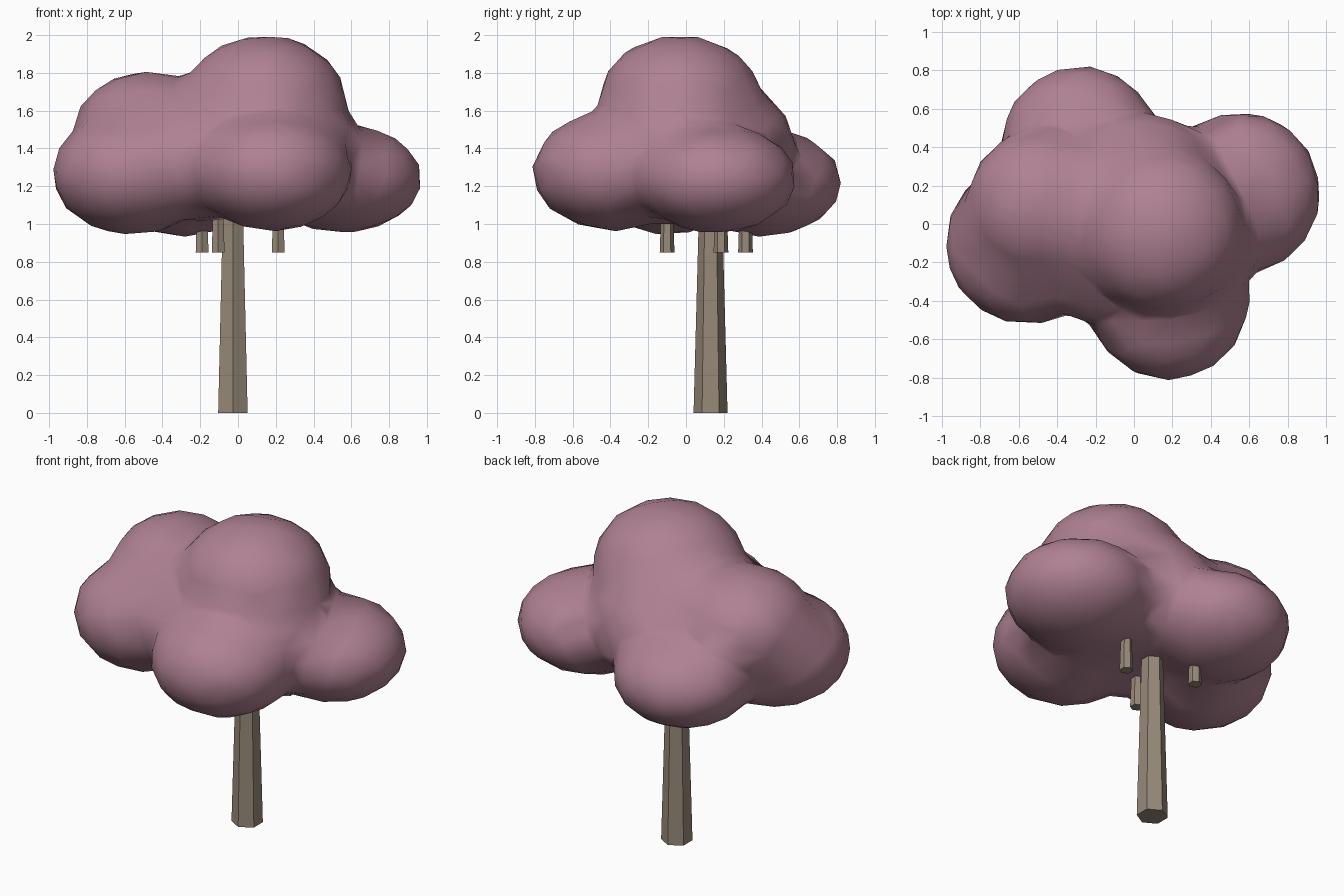
import bpy, bmesh
from mathutils import Matrix

if "Cube" in bpy.data.objects:
    bpy.data.objects.remove(bpy.data.objects["Cube"], do_unlink=True)


def material(name, rgb):
    m = bpy.data.materials.new(name)
    m.use_nodes = True
    m.diffuse_color = (*rgb, 1)
    m.node_tree.nodes["Principled BSDF"].inputs["Base Color"].default_value = (*rgb, 1)
    return m


def make_object(name, bm, mat):
    mesh = bpy.data.meshes.new(name)
    bm.to_mesh(mesh)
    bm.free()
    mesh.materials.append(mat)
    ob = bpy.data.objects.new(name, mesh)
    bpy.context.collection.objects.link(ob)
    return ob


pink = material("dusty pink leaves", (0.43, 0.22, 0.29))
wood = material("grey brown wood", (0.31, 0.25, 0.19))

# Canopy: overlapping lumps, (centre, horizontal radius, vertical radius)
lumps = [
    ((-0.56, -0.10, 1.27), 0.43, 0.33),   # right side lump
    ((0.18, -0.39, 1.28), 0.43, 0.32),    # front lump
    ((0.55, 0.16, 1.24), 0.43, 0.29),     # left side lump
    ((-0.28, 0.41, 1.22), 0.42, 0.29),    # back lump
    ((0.14, -0.03, 1.64), 0.44, 0.365),   # crown
    ((-0.48, 0.10, 1.48), 0.40, 0.33),    # upper right lump
    ((0.06, 0.15, 1.40), 0.43, 0.38),     # back filling
    ((-0.16, 0.06, 1.48), 0.42, 0.32),    # upper filling
    ((-0.18, -0.16, 1.35), 0.36, 0.34),   # front right filling
    ((0.25, -0.08, 1.37), 0.41, 0.38),    # front left filling
]
bm = bmesh.new()
for centre, r, rz in lumps:
    shape = Matrix.Translation(centre) @ Matrix.Diagonal((r, r, rz, 1))
    bmesh.ops.create_icosphere(bm, subdivisions=3, radius=1, matrix=shape)
canopy = make_object("canopy", bm, pink)

# Fuse the lumps, soften the joins, then reduce to broad facets
fuse = canopy.modifiers.new("fuse", "REMESH")
fuse.mode = "VOXEL"
fuse.voxel_size = 0.03
soften = canopy.modifiers.new("soften", "SMOOTH")
soften.factor = 0.5
soften.iterations = 26
reduce = canopy.modifiers.new("reduce", "DECIMATE")
reduce.ratio = 0.035
bpy.context.view_layer.objects.active = canopy
canopy.select_set(True)
for mod in ("fuse", "soften", "reduce"):
    bpy.ops.object.modifier_apply(modifier=mod)
canopy.data.materials.clear()
canopy.data.materials.append(pink)
bpy.ops.object.shade_smooth()
canopy.select_set(False)


# Trunk and branch stubs: tapered six-sided posts with a corner to the front
def post(name, x, y, z0, z1, r0, r1):
    bm = bmesh.new()
    place = Matrix.Translation((x, y, (z0 + z1) / 2))
    bmesh.ops.create_cone(bm, cap_ends=True, segments=6, radius1=r0, radius2=r1,
                          depth=z1 - z0, matrix=place)
    make_object(name, bm, wood)


post("trunk", -0.027, 0.13, 0, 1.2, 0.09, 0.058)
for name, x, y in (("front_branch", -0.105, -0.10),
                   ("left_branch", 0.213, 0.185),
                   ("back_branch", -0.19, 0.315)):
    post(name, x, y, 0.85, 1.15, 0.039, 0.029)
